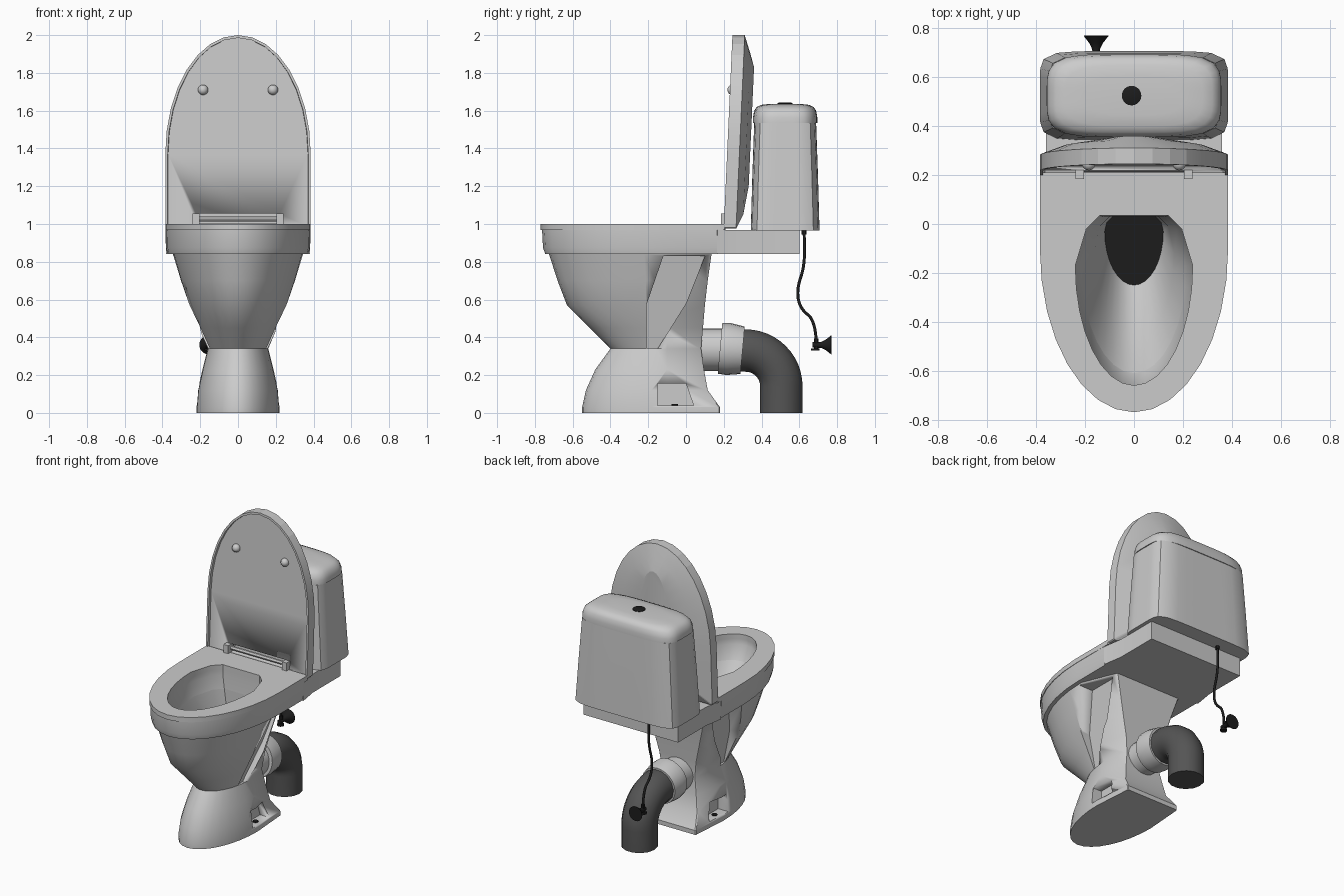
import bpy, bmesh, math
from mathutils import Vector

if "Cube" in bpy.data.objects:
    bpy.data.objects.remove(bpy.data.objects["Cube"])


def material(name, v):
    m = bpy.data.materials.new(name)
    m.diffuse_color = (v, v, v, 1)
    m.use_nodes = True
    m.node_tree.nodes["Principled BSDF"].inputs["Base Color"].default_value = m.diffuse_color
    return m


BLACK, DARK = material("black", 0.012), material("dark_grey", 0.09)


def finish(ob, mat=None, angle=30):
    if mat:
        ob.data.materials.append(mat)
    bpy.ops.object.select_all(action='DESELECT')
    ob.select_set(True)
    bpy.context.view_layer.objects.active = ob
    bpy.ops.object.shade_smooth_by_angle(angle=math.radians(angle))
    return ob


def loft(name, rings, wrap=False, mat=None, angle=30):
    """Skin equal-length rings; cap both ends, or join last to first."""
    bm = bmesh.new()
    rows = [[bm.verts.new(p) for p in r] for r in rings]
    n = len(rows[0])
    pairs = list(zip(rows, rows[1:])) + ([(rows[-1], rows[0])] if wrap else [])
    for a, b in pairs:
        for i in range(n):
            j = (i + 1) % n
            bm.faces.new((a[i], a[j], b[j], b[i]))
    if not wrap:
        bm.faces.new(rows[0])
        bm.faces.new(rows[-1])
    bmesh.ops.recalc_face_normals(bm, faces=bm.faces)
    me = bpy.data.meshes.new(name)
    bm.to_mesh(me)
    bm.free()
    ob = bpy.data.objects.new(name, me)
    bpy.context.collection.objects.link(ob)
    return finish(ob, mat, angle)


def egg(z, yf, yb, w, wb, yc=-0.1, c=0.006, n=16):
    """Outline with a half-ellipse front and a straight back."""
    arc = [(w * math.cos(math.pi * i / n), yc + (yf - yc) * math.sin(math.pi * i / n), z)
           for i in range(n + 1)]
    return arc + [(-wb, yb - c, z), (-wb + c, yb, z), (wb - c, yb, z), (wb, yb - c, z)]


def box_ring(z, hx, hy, p, yc=0.525, n=40):
    """Rounded rectangle (superellipse)."""
    pts = []
    for i in range(n):
        a = 2 * math.pi * (i + 0.5) / n
        c, s = math.cos(a), math.sin(a)
        k = (abs(c) ** p + abs(s) ** p) ** (-1 / p)
        pts.append((hx * c * k, yc + hy * s * k, z))
    return pts


def prism(name, yz, inner, outer):
    """Side cutter: yz polygon swept in x from inner(z) to outer."""
    return loft(name, [[(inner(z), y, z) for y, z in yz], [(outer, y, z) for y, z in yz]])


def cut(ob, cutter):
    m = ob.modifiers.new("cut", 'BOOLEAN')
    m.operation, m.solver, m.object = 'DIFFERENCE', 'EXACT', cutter
    cutter.hide_render = True
    cutter.hide_set(True)


def turned(name, prof, start, axis, mat=None, n=24):
    """Round part: (distance, radius) profile along an axis."""
    q = Vector(axis).to_track_quat('Z', 'Y')
    return loft(name, [[Vector(start) + q @ Vector((r * math.cos(2 * math.pi * i / n),
                r * math.sin(2 * math.pi * i / n), d)) for i in range(n)] for d, r in prof], mat=mat)


def tube(name, pts, r, kind, mat):
    cu = bpy.data.curves.new(name, 'CURVE')
    cu.dimensions, cu.bevel_depth, cu.bevel_resolution, cu.use_fill_caps = '3D', r, 5, True
    sp = cu.splines.new(kind)
    sp.points.add(len(pts) - 1)
    for p, co in zip(sp.points, pts):
        p.co = (*co, 1)
    if kind == 'NURBS':
        sp.use_endpoint_u, sp.order_u = True, 3
    sp.use_smooth = True
    cu.materials.append(mat)
    ob = bpy.data.objects.new(name, cu)
    bpy.context.collection.objects.link(ob)


# pedestal outside, then down the inside of the basin
basin_top = egg(0.84, -0.61, 0.03, 0.215, 0.175, -0.17, 0.05)
water = (-0.25, 0.035, 0.12, 0.112, -0.03, 0.03)
pedestal = loft("pedestal", [
    egg(0.0, -0.55, 0.18, 0.22, 0.2),
    egg(0.03, -0.55, 0.18, 0.22, 0.2),
    egg(0.12, -0.53, 0.115, 0.213, 0.17),
    egg(0.23, -0.48, 0.095, 0.188, 0.15),
    egg(0.34, -0.40, 0.08, 0.16, 0.13),
    egg(0.45, -0.51, 0.09, 0.207, 0.145),
    egg(0.57, -0.63, 0.1, 0.262, 0.175),
    egg(0.70, -0.68, 0.115, 0.305, 0.21),
    egg(0.84, -0.725, 0.135, 0.345, 0.25),
    basin_top,
    egg(0.65, -0.47, 0.03, 0.165, 0.14, -0.12, 0.04),
    egg(0.45, *water)], angle=35)
loft("drain_opening", [egg(0.452, *water), egg(0.456, *water)], mat=BLACK)

# side recesses and bolt pockets
groove = [(-0.12, 0.83), (0.1, 0.83), (0.0, 0.58), (-0.15, 0.34), (-0.21, 0.34), (-0.21, 0.57)]
pocket = [(-0.15, 0.155), (0.0, 0.155), (0.04, 0.04), (-0.15, 0.04)]
for s, side in ((1, "right"), (-1, "left")):
    cut(pedestal, prism("groove_cutter_" + side, groove,
                        lambda z: s * (0.14 + (z - 0.34) * 0.2), s * 0.6))
    cut(pedestal, prism("pocket_cutter_" + side, pocket, lambda z: s * 0.14, s * 0.6))
    turned("floor_bolt_" + side, [(0, 0.018), (0.008, 0.018)], (s * 0.175, -0.06, 0.038),
           (0, 0, 1), BLACK, 12)

# rim, seat and rear shelf
opening = (-0.66, 0.035, 0.24, 0.195, -0.17, 0.055)
loft("rim", [egg(0.84, -0.745, 0.17, 0.372, 0.372), egg(0.875, -0.757, 0.17, 0.38, 0.382),
             egg(0.967, -0.762, 0.17, 0.382, 0.384), egg(0.967, *opening),
             egg(0.93, *opening), basin_top], wrap=True)
loft("seat", [egg(0.967, -0.77, 0.21, 0.385, 0.385), egg(1.0, -0.77, 0.21, 0.385, 0.385),
              egg(1.0, *opening), egg(0.967, *opening)], wrap=True)
shelf = [(0.382, 0.165), (0.36, 0.3), (0.36, 0.6), (-0.36, 0.6), (-0.36, 0.3), (-0.382, 0.165)]
loft("rear_shelf", [[(x, y, z) for x, y in shelf] for z in (0.84, 0.968)])


# raised lid: hollow front, domed back, leaning slightly
def lid_ring(off, top, bottom, w):
    return [(x, 0.2 + off + (-y - 0.98) * 0.045, -y)
            for x, y, _ in egg(0, -top, -bottom, w, w, -1.37)]


lid = loft("lid", [lid_ring(0.018, 1.985, 0.99, 0.37), lid_ring(0, 1.985, 0.985, 0.372),
                   lid_ring(0, 2.0, 0.975, 0.385), lid_ring(0.065, 2.0, 0.975, 0.385),
                   lid_ring(0.1, 1.9, 1.05, 0.29), lid_ring(0.122, 1.83, 1.2, 0.13)], angle=12)
slot = [(0.1, 1.002), (0.4, 1.002), (0.4, 1.055), (0.1, 1.055)]
cut(lid, prism("hinge_slot_cutter", slot, lambda z: -0.22, 0.22))
turned("hinge_rod", [(0, 0.013), (0.46, 0.013)], (-0.23, 0.225, 1.026), (1, 0, 0), n=12)
for s, side in ((1, "right"), (-1, "left")):
    loft("hinge_block_" + side, [[(s * x, y, z) for x, y in
         ((0.205, 0.185), (0.24, 0.185), (0.24, 0.25), (0.205, 0.25))] for z in (0.99, 1.055)])
    bpy.ops.mesh.primitive_uv_sphere_add(segments=16, ring_count=10, radius=0.027,
                                         location=(s * 0.185, 0.246, 1.71))
    bpy.context.object.name = "lid_bumper_" + side
    finish(bpy.context.object, angle=60)

# tank, tank cover and flush button
loft("tank", [box_ring(0.966, 0.385, 0.182, 7), box_ring(1.25, 0.368, 0.174, 6.5),
              box_ring(1.535, 0.35, 0.164, 6)])
loft("tank_cover", [box_ring(1.535, 0.357, 0.17, 4.5), box_ring(1.565, 0.356, 0.17, 4.5),
                    box_ring(1.6, 0.345, 0.164, 4.2), box_ring(1.62, 0.32, 0.15, 4),
                    box_ring(1.631, 0.28, 0.125, 3.6), box_ring(1.636, 0.2, 0.08, 3)], angle=40)
turned("flush_button", [(0, 0.04), (0.007, 0.04), (0.01, 0.034)], (-0.01, 0.525, 1.632),
       (0, 0, 1), BLACK)

# waste outlet
turned("outlet_spigot", [(0, 0.112), (0.17, 0.112)], (0, 0.04, 0.335), (0, 1, 0))
turned("outlet_sleeve", [(0, 0.135), (0.045, 0.138), (0.12, 0.126)], (0, 0.18, 0.342), (0, 1, -0.09))
bend = [(0, 0.315 + 0.19 * math.sin(a), 0.14 + 0.19 * math.cos(a))
        for a in (math.pi / 2 * i / 12 for i in range(13))]
tube("waste_pipe", [(0, 0.26, 0.33)] + bend + [(0, 0.505, 0)], 0.115, 'POLY', DARK)

# water supply hose and wall valve
X = -0.155
tube("supply_hose", [(X, 0.625, 0.97), (X, 0.628, 0.88), (X, 0.625, 0.77), (X, 0.585, 0.65),
                     (X, 0.605, 0.55), (X, 0.685, 0.49), (X, 0.69, 0.37)], 0.008, 'NURBS', BLACK)
turned("hose_nut", [(0, 0.013), (0.025, 0.013)], (X, 0.625, 0.945), (0, 0, 1), BLACK, 12)
turned("wall_valve", [(0, 0.014), (0.045, 0.016), (0.07, 0.028), (0.098, 0.05), (0.1, 0.05)],
       (X, 0.67, 0.36), (0, 1, 0), BLACK)
turned("valve_stem", [(0, 0.012), (0.06, 0.012)], (X, 0.69, 0.335), (0, 0, 1), BLACK, 12)
turned("valve_handle", [(0, 0.022), (0.012, 0.022)], (X, 0.685, 0.33), (0, 0, 1), BLACK, 12)
